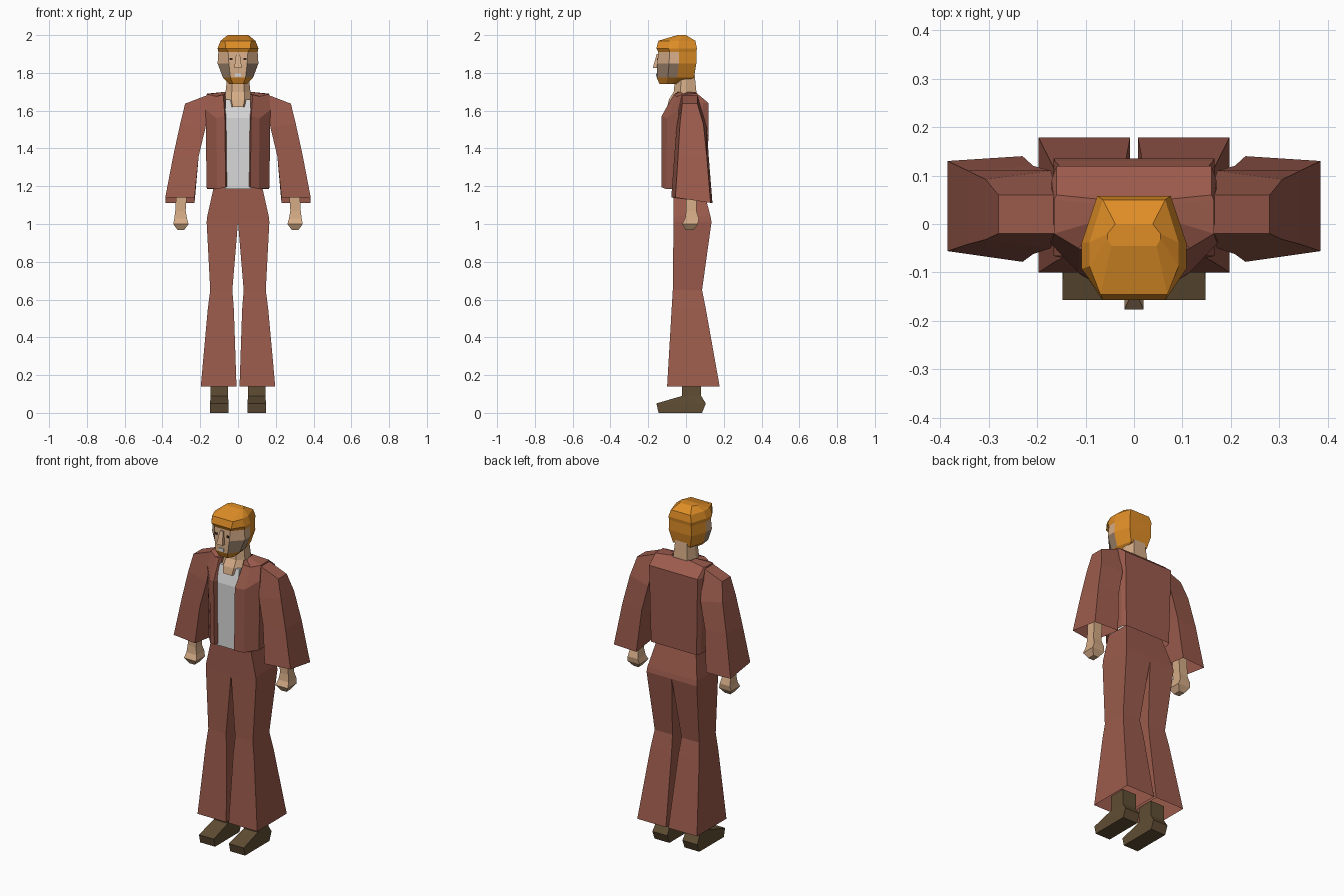
import bpy


def mat(name, rgb):
    m = bpy.data.materials.new(name)
    m.diffuse_color = (*rgb, 1)
    return m


SUIT = mat("rust cloth", (0.33, 0.105, 0.073))
HAIR = mat("orange hair", (0.74, 0.27, 0.02))
SKIN = mat("skin", (0.66, 0.41, 0.24))
STUBBLE = mat("shaded skin", (0.33, 0.22, 0.145))
SHIRT = mat("white shirt", (0.69, 0.69, 0.69))
SHOE = mat("brown leather", (0.117, 0.075, 0.034))
DARK = mat("dark eye", (0.03, 0.015, 0.01))


def loft(name, rings, mats, closed=True, bottom=False, top=False, mirror=False, rule=None):
    """Skin a stack of rings, each listed counter-clockwise seen from above."""
    n = len(rings[0])
    verts = [p for r in rings for p in r]
    faces = []
    for k in range(len(rings) - 1):
        for i in range(n if closed else n - 1):
            j = (i + 1) % n
            faces.append((k * n + i, k * n + j, (k + 1) * n + j, (k + 1) * n + i))
    if bottom:
        faces.append(tuple(reversed(range(n))))
    if top:
        faces.append(tuple(range(len(verts) - n, len(verts))))
    me = bpy.data.meshes.new(name)
    me.from_pydata(verts, [], faces)
    for m in mats:
        me.materials.append(m)
    if rule:
        for p in me.polygons:
            p.material_index = rule(p.center)
    ob = bpy.data.objects.new(name, me)
    bpy.context.collection.objects.link(ob)
    if mirror:
        ob.modifiers.new("mirror", 'MIRROR').use_clip = True
    return ob


def rect(z, x0, x1, y0, y1):
    return [(x0, y0, z), (x1, y0, z), (x1, y1, z), (x0, y1, z)]


def octagon(z, w, yf, yb, f=0.5):
    """Eight-sided section; f is the width of its front edge."""
    c, h = (yf + yb) / 2, (yb - yf) / 2
    half = [(f, -1), (1, -0.4), (1, 0.1), (0.7, 1)]
    pts = half + [(-x, y) for x, y in reversed(half)]
    return [(x * w, c + y * h, z) for x, y in pts]


# shoes
loft("shoes", [rect(0, 0.05, 0.148, -0.145, 0.085), rect(0.05, 0.05, 0.148, -0.157, 0.105),
               rect(0.09, 0.053, 0.145, -0.02, 0.08), rect(0.18, 0.053, 0.145, -0.02, 0.08)],
     [SHOE], bottom=True, top=True, mirror=True)

# flared trousers: two legs, then the hips joined on the centre line
loft("trouser_legs", [rect(0.14, 0.008, 0.197, -0.10, 0.178), rect(0.55, 0.022, 0.16, -0.076, 0.105),
                      rect(0.65, 0.03, 0.147, -0.07, 0.085), rect(1.01, 0.0, 0.166, -0.066, 0.135)],
     [SUIT], mirror=True)
loft("trouser_hips", [rect(1.01, -0.166, 0.166, -0.066, 0.135), rect(1.04, -0.163, 0.163, -0.066, 0.13),
                      rect(1.21, -0.125, 0.125, -0.065, 0.085)], [SUIT], top=True)

# shirt
loft("shirt", [rect(1.185, -0.07, 0.07, -0.105, 0.05), rect(1.56, -0.07, 0.07, -0.105, 0.05),
               rect(1.66, -0.065, 0.065, -0.08, 0.05)], [SHIRT], bottom=True, top=True)


# open jacket body: half section from the front opening round to the back
def jacket(zf, zb, pts):
    zs = [zf, zf, zf - 0.01, (zf + zb) / 2, zb, zb, zb]
    return [(x, y, z) for (x, y), z in zip(pts, zs)]


loft("jacket_body", [
    jacket(1.195, 1.185, [(0.052, -0.08), (0.065, -0.13), (0.11, -0.105), (0.166, -0.04),
                          (0.162, 0.09), (0.15, 0.115), (0, 0.115)]),
    jacket(1.57, 1.64, [(0.056, -0.08), (0.07, -0.13), (0.115, -0.10), (0.172, -0.04),
                        (0.17, 0.09), (0.16, 0.12), (0, 0.12)]),
    jacket(1.685, 1.69, [(0.068, -0.05), (0.078, -0.065), (0.115, -0.05), (0.165, -0.02),
                         (0.165, 0.05), (0.16, 0.06), (0, 0.06)]),
    jacket(1.70, 1.70, [(0.066, -0.04), (0.066, -0.03), (0.066, -0.01), (0.066, 0.01),
                        (0.066, 0.04), (0.06, 0.05), (0, 0.05)])],
     [SUIT], closed=False, mirror=True)

# sleeves, wide and open at the cuff
loft("sleeves", [
    [(0.23, -0.078, 1.14), (0.385, -0.056, 1.14), (0.385, 0.13, 1.112), (0.23, 0.14, 1.112)],
    [(0.208, -0.062, 1.36), (0.343, -0.042, 1.36), (0.343, 0.11, 1.36), (0.208, 0.12, 1.36)],
    [(0.172, -0.05, 1.51), (0.306, -0.032, 1.53), (0.306, 0.092, 1.53), (0.172, 0.11, 1.51)],
    [(0.155, -0.02, 1.685), (0.28, -0.02, 1.637), (0.28, 0.06, 1.637), (0.155, 0.06, 1.685)]],
     [SUIT], top=True, mirror=True)

# hands and wrists
loft("hands", [rect(0.968, 0.285, 0.32, -0.002, 0.04), rect(1.0, 0.262, 0.343, -0.02, 0.063),
               rect(1.03, 0.27, 0.337, -0.005, 0.068), rect(1.07, 0.277, 0.332, 0.0, 0.055),
               rect(1.2, 0.268, 0.325, 0.0, 0.055)], [SKIN], bottom=True, top=True, mirror=True)

# neck
loft("neck", [octagon(1.62, 0.055, -0.1, 0.05), octagon(1.66, 0.07, -0.09, 0.055),
              octagon(1.70, 0.066, -0.065, 0.055), octagon(1.80, 0.055, -0.055, 0.045)],
     [SKIN], bottom=True, top=True)


# head: hair on the crown and back, beard on the chin
def head_colour(c):
    if c.z > 1.915 or c.y > -0.01:
        return 1
    if c.z < 1.77:
        return 1
    return 2 if c.z < 1.86 and abs(c.x) > 0.03 else 0


loft("head", [octagon(1.74, 0.045, -0.14, -0.03, 0.6), octagon(1.775, 0.08, -0.155, 0.042, 0.5),
              octagon(1.85, 0.108, -0.152, 0.055, 0.45), octagon(1.91, 0.104, -0.147, 0.055, 0.5),
              octagon(1.93, 0.108, -0.157, 0.058, 0.6), octagon(1.97, 0.092, -0.146, 0.05, 0.75),
              octagon(2.0, 0.055, -0.045, 0.0, 0.85)],
     [SKIN, HAIR, STUBBLE], bottom=True, top=True, rule=head_colour)

# nose, eyes and mouth
loft("nose", [rect(1.825, -0.02, 0.02, -0.176, -0.14), rect(1.90, -0.01, 0.01, -0.155, -0.14)],
     [SKIN], bottom=True, top=True)
loft("eyes", [rect(1.868, 0.03, 0.046, -0.1535, -0.1465), rect(1.88, 0.03, 0.046, -0.1525, -0.1455)],
     [DARK], bottom=True, top=True, mirror=True)
loft("mouth", [rect(1.78, -0.015, 0.015, -0.159, -0.151), rect(1.798, -0.015, 0.015, -0.159, -0.151)],
     [SHIRT], bottom=True, top=True)
